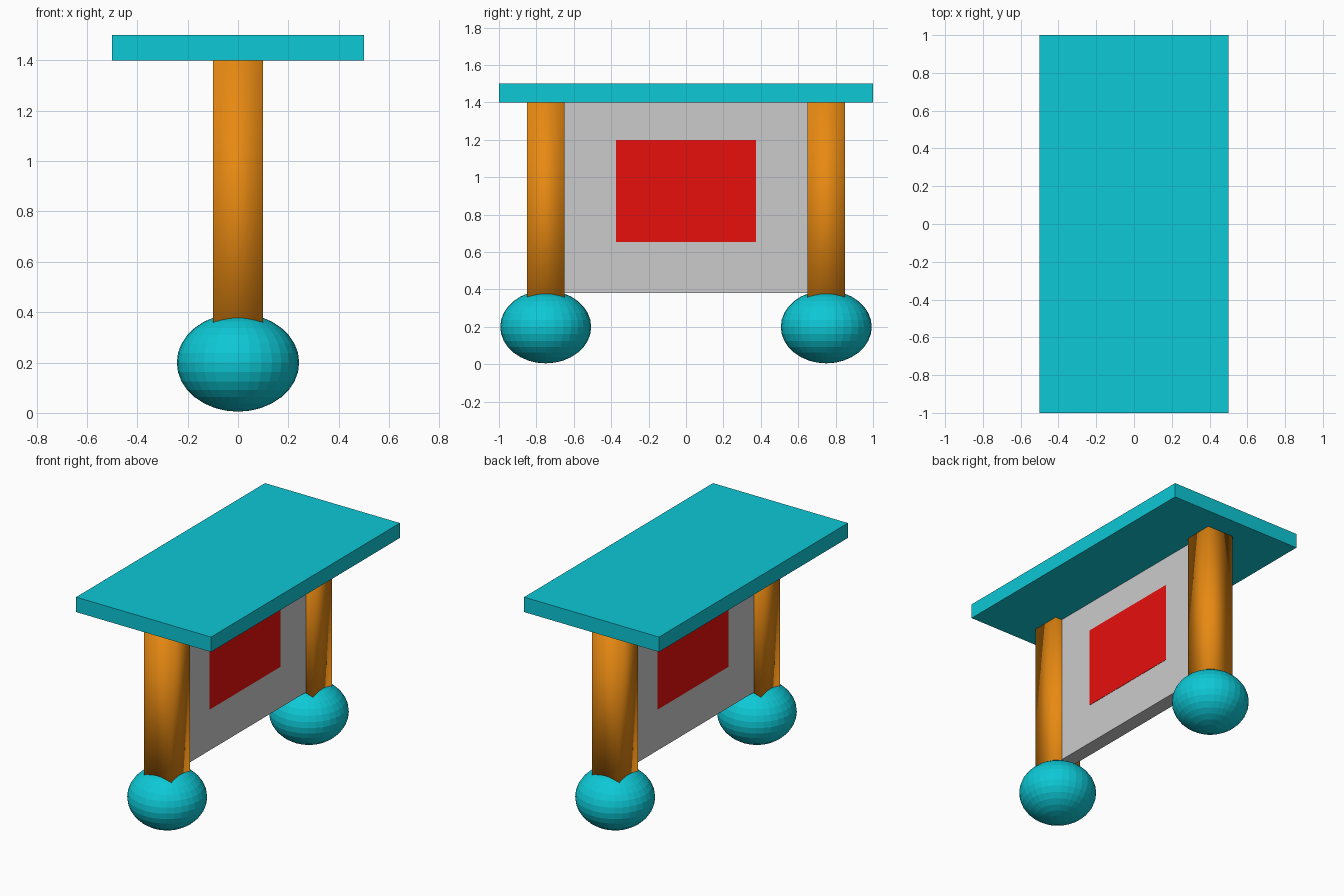
import bpy

if "Cube" in bpy.data.objects:
    bpy.data.objects.remove(bpy.data.objects["Cube"])


def material(name, rgb):
    mat = bpy.data.materials.new(name)
    mat.diffuse_color = (*rgb, 1)
    mat.use_nodes = True
    mat.node_tree.nodes["Principled BSDF"].inputs["Base Color"].default_value = mat.diffuse_color
    return mat


def finish(name, scale, mat):
    obj = bpy.context.object
    obj.name = name
    obj.scale = scale
    bpy.ops.object.transform_apply(location=False, rotation=False, scale=True)
    if mat:
        obj.data.materials.append(mat)
    return obj


def box(name, low, high, mat=None):
    centre = [(a + b) / 2 for a, b in zip(low, high)]
    bpy.ops.mesh.primitive_cube_add(size=1, location=centre)
    return finish(name, [b - a for a, b in zip(low, high)], mat)


cyan = material("cyan", (0.004, 0.58, 0.67))
orange = material("orange", (0.8, 0.25, 0.006))
red = material("red", (0.8, 0.005, 0.004))

# Flat top slab
box("top_slab", (-0.5, -1, 1.4), (0.5, 1, 1.5), cyan)

# Grey panel between the posts, with a red rectangle on both faces
box("panel", (-0.05, -0.65, 0.38), (0.05, 0.65, 1.4))
for side, x in (("left", -0.05), ("right", 0.05)):
    box(side + "_red_patch", (x - 0.002, -0.375, 0.655), (x + 0.002, 0.375, 1.2), red)

# Square posts (softly shaded) standing on faceted, flattened ball feet
for end, y in (("front", -0.75), ("back", 0.75)):
    box(end + "_post", (-0.1, y - 0.1, 0.2), (0.1, y + 0.1, 1.4), orange)
    bpy.ops.object.shade_smooth()
    bpy.ops.mesh.primitive_uv_sphere_add(segments=32, ring_count=16, radius=1,
                                         location=(0, y, 0.2))
    finish(end + "_foot", (0.243, 0.243, 0.195), cyan)
